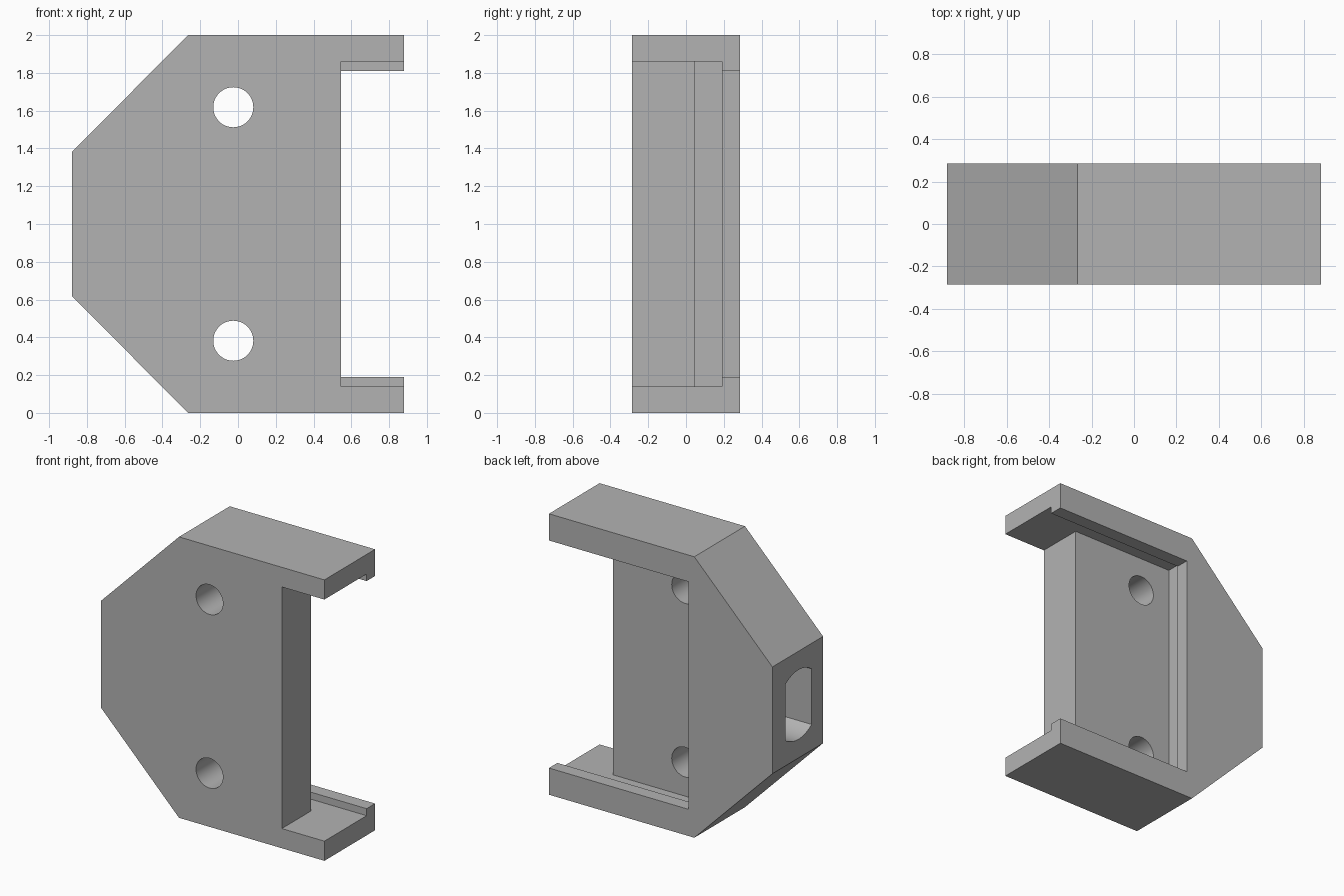
import bpy
import bmesh
from math import cos, sin, pi, asin, radians
from mathutils import Vector

if "Cube" in bpy.data.objects:
    bpy.data.objects.remove(bpy.data.objects["Cube"])

HALF_DEPTH = 0.285
grey = bpy.data.materials.new("plain grey")
grey.use_nodes = True
GREY = (0.45, 0.45, 0.45, 1)
grey.diffuse_color = GREY
grey.node_tree.nodes["Principled BSDF"].inputs["Base Color"].default_value = GREY


def prism(name, points, sweep):
    """Extrude a closed outline of 3D points along a vector."""
    bm = bmesh.new()
    face = bm.faces.new([bm.verts.new(p) for p in points])
    new = bmesh.ops.extrude_face_region(bm, geom=[face])["geom"]
    bmesh.ops.translate(bm, vec=Vector(sweep),
                        verts=[v for v in new if isinstance(v, bmesh.types.BMVert)])
    bmesh.ops.recalc_face_normals(bm, faces=bm.faces)
    mesh = bpy.data.meshes.new(name)
    bm.to_mesh(mesh)
    bm.free()
    mesh.materials.append(grey)
    obj = bpy.data.objects.new(name, mesh)
    bpy.context.collection.objects.link(obj)
    return obj


def box(name, x, y, z):
    outline = [(x[0], y[0], z[0]), (x[1], y[0], z[0]),
               (x[1], y[0], z[1]), (x[0], y[0], z[1])]
    return prism(name, outline, (0, y[1] - y[0], 0))


# Chamfered bracket body
outline = [(-0.265, 0), (0.88, 0), (0.88, 2), (-0.265, 2), (-0.88, 1.38), (-0.88, 0.62)]
body = prism("bracket_body", [(x, -HALF_DEPTH, z) for x, z in outline],
             (0, 2 * HALF_DEPTH, 0))

# Open end, recess behind the plate, and narrower opening left by the lip
cutters = [
    box("end_cutter", (0.545, 1.2), (-0.5, 0.1), (0.14, 1.86)),
    box("recess_cutter", (-0.265, 1.2), (0.045, 0.19), (0.14, 1.86)),
    box("lip_cutter", (-0.22, 1.2), (0.1, 0.5), (0.19, 1.81)),
]

# Two round screw holes through the plate
for z in (0.382, 1.618):
    ring = [(-0.025 + 0.106 * cos(2 * pi * i / 48), -0.5,
             z + 0.106 * sin(2 * pi * i / 48)) for i in range(48)]
    cutters.append(prism("screw_hole_cutter", ring, (0, 0.7, 0)))

# Blind round socket with flat sides in the narrow end
radius, half_width = 0.247, 0.148
spread = asin(half_width / radius)
socket = []
for middle in (pi / 2, -pi / 2):
    for i in range(17):
        a = middle - spread + 2 * spread * i / 16
        socket.append((-1.0, radius * cos(a) - 0.008, 1 + radius * sin(a)))
cutters.append(prism("socket_cutter", socket, (0.47, 0, 0)))

# Cut the body, then drop the cutters
bpy.context.view_layer.objects.active = body
for cutter in cutters:
    mod = body.modifiers.new("cut", 'BOOLEAN')
    mod.operation = 'DIFFERENCE'
    mod.solver = 'EXACT'
    mod.object = cutter
    bpy.ops.object.modifier_apply(modifier=mod.name)
    bpy.data.objects.remove(cutter)

for obj in bpy.context.selected_objects:
    obj.select_set(False)
body.select_set(True)
bpy.ops.object.shade_smooth_by_angle(angle=radians(30))
